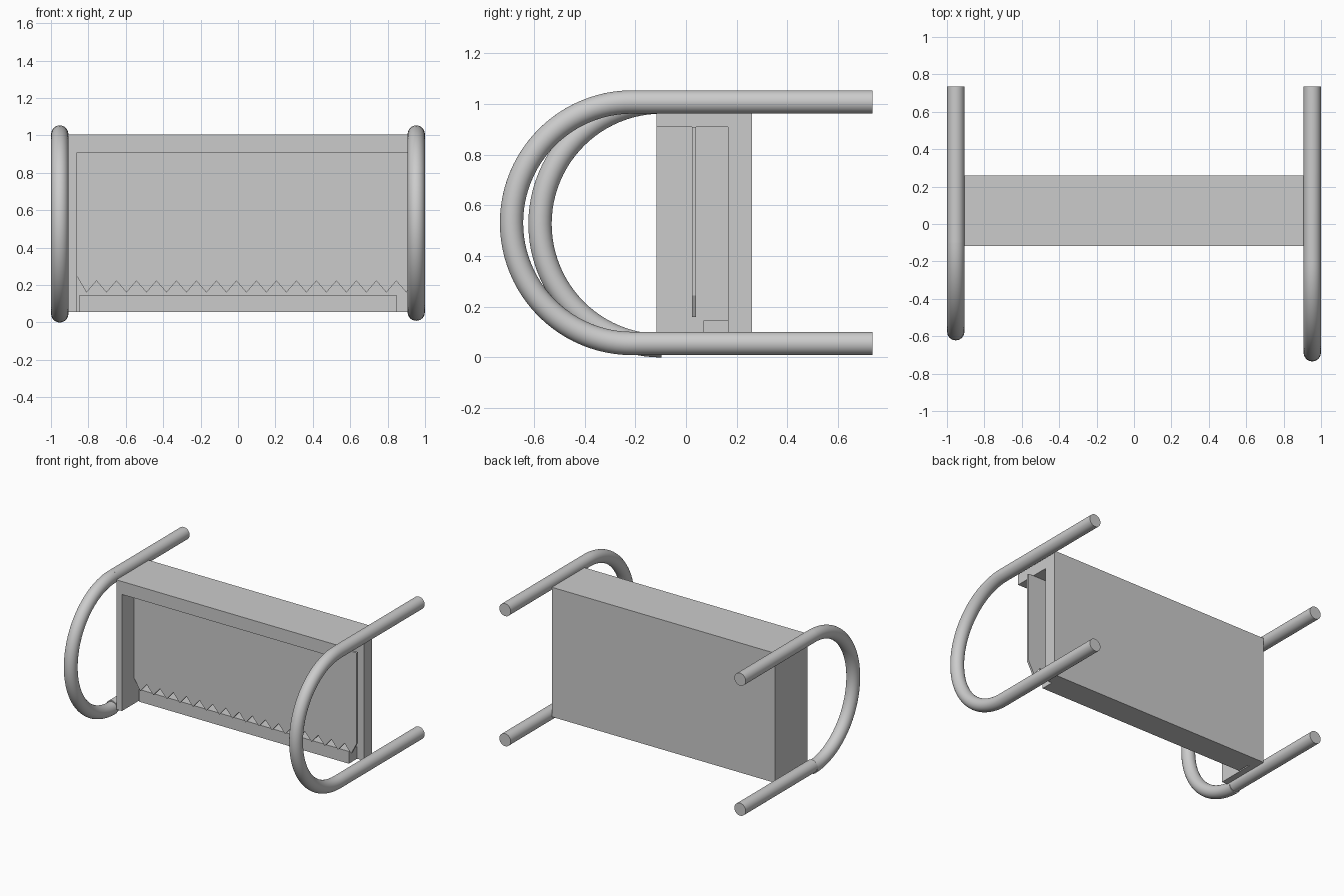
import bpy, bmesh
from math import sin, cos, pi
from mathutils import Vector

if "Cube" in bpy.data.objects:
    bpy.data.objects.remove(bpy.data.objects["Cube"])


def make_object(name, bm, smooth=False):
    bmesh.ops.recalc_face_normals(bm, faces=bm.faces)
    mesh = bpy.data.meshes.new(name)
    bm.to_mesh(mesh)
    bm.free()
    ob = bpy.data.objects.new(name, mesh)
    bpy.context.collection.objects.link(ob)
    if smooth:
        bpy.ops.object.select_all(action='DESELECT')
        ob.select_set(True)
        bpy.context.view_layer.objects.active = ob
        bpy.ops.object.shade_smooth_by_angle()
    return ob


def extrude_xz(name, outline, y0, y1):
    """Solid from an x/z outline, running from y0 to y1."""
    bm = bmesh.new()
    face = bm.faces.new([bm.verts.new((x, y0, z)) for x, z in outline])
    ext = bmesh.ops.extrude_face_region(bm, geom=[face])
    moved = [v for v in ext["geom"] if isinstance(v, bmesh.types.BMVert)]
    bmesh.ops.translate(bm, verts=moved, vec=(0, y1 - y0, 0))
    return make_object(name, bm)


def tube(name, x, path, r=0.046, sides=32):
    """Round tube along a y/z path at a fixed x."""
    bm = bmesh.new()
    pts = [Vector((x, y, z)) for y, z in path]
    rings = []
    for i, p in enumerate(pts):
        t = (pts[min(i + 1, len(pts) - 1)] - pts[max(i - 1, 0)]).normalized()
        side = Vector((1, 0, 0))
        up = side.cross(t)
        rings.append([bm.verts.new(p + r * (cos(a) * side + sin(a) * up))
                      for a in (2 * pi * k / sides for k in range(sides))])
    for a, b in zip(rings, rings[1:]):
        for k in range(sides):
            n = (k + 1) % sides
            bm.faces.new((a[k], a[n], b[n], b[k]))
    bm.faces.new(rings[0])
    bm.faces.new(rings[-1])
    return make_object(name, bm, True)


def arc(cy, cz, r, n=48):
    return [(cy - r * sin(pi * i / n), cz + r * cos(pi * i / n)) for i in range(n + 1)]


END, TOP, BOTTOM = 0.735, 1.008, 0.055

# Right U-shaped rail: one continuous bend
tube("right_rail", 0.953,
     [(END, TOP)] + arc(-0.212, (TOP + BOTTOM) / 2, (TOP - BOTTOM) / 2) + [(END, BOTTOM)])

# Left rail: shallower, slightly dropped bend with separate straight bars
tube("left_rail_bend", -0.953, arc(-0.095, 0.527, 0.481))
for label, z in (("upper", TOP), ("lower", BOTTOM)):
    tube(f"left_rail_{label}_bar", -0.953, [(END, z), (-0.10, z)])

# Housing: top, left wall and back in one solid, open on the right and front
W, B, T = 0.905, 0.055, 1.005
extrude_xz("housing_hood", [(-W, B), (-W, T), (W, T), (W, 0.91), (-0.86, 0.91), (-0.86, B)],
           -0.117, 0.165)
extrude_xz("housing_back", [(-W, B), (-W, T), (W, T), (W, B)], 0.165, 0.26)

# Hanging plate with serrated lower edge
teeth = [(-0.86, 0.91), (-0.86, 0.245)]
count, x0, x1 = 16, -0.81, 0.90
step = (x1 - x0) / count
for i in range(count + 1):
    teeth.append((x0 + i * step, 0.16))
    if i < count:
        teeth.append((x0 + (i + 0.5) * step, 0.222))
teeth += [(0.945, 0.245), (0.945, 0.91)]
extrude_xz("serrated_plate", teeth, 0.024, 0.04)

# Lower ledge in front of the back panel
extrude_xz("lower_ledge", [(-0.85, B), (-0.85, 0.145), (0.85, 0.145), (0.85, B)], 0.07, 0.165)
